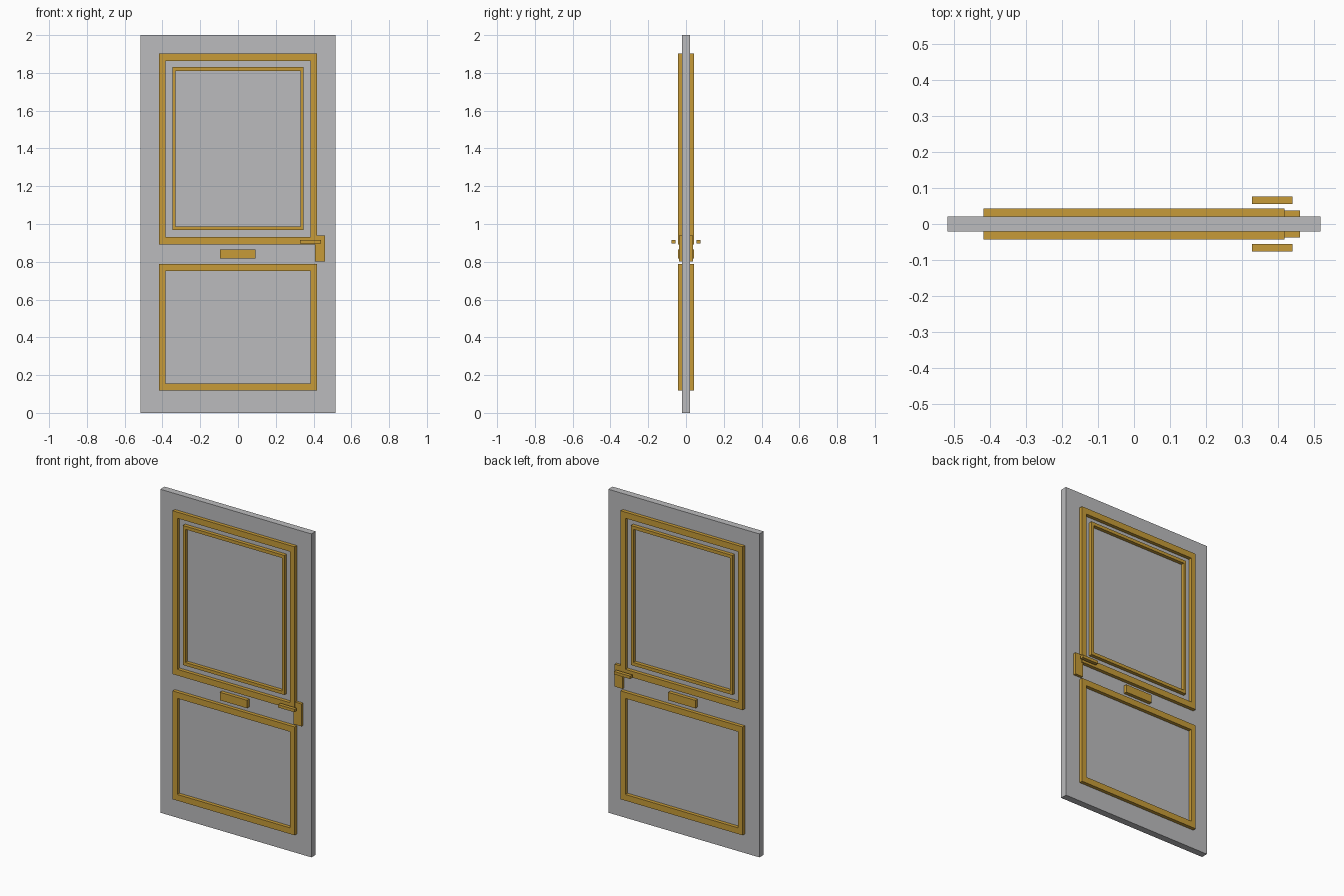
import bpy
import bmesh

if "Cube" in bpy.data.objects:
    bpy.data.objects.remove(bpy.data.objects["Cube"])


def material(name, rgb):
    m = bpy.data.materials.new(name)
    m.diffuse_color = (*rgb, 1)
    m.use_nodes = True
    m.node_tree.nodes["Principled BSDF"].inputs["Base Color"].default_value = m.diffuse_color
    return m


GREY = material("door grey", (0.50, 0.50, 0.51))
GOLD = material("trim gold", (0.57, 0.33, 0.04))


def finish(name, bm, mat):
    bmesh.ops.recalc_face_normals(bm, faces=bm.faces)
    mesh = bpy.data.meshes.new(name)
    bm.to_mesh(mesh)
    bm.free()
    mesh.materials.append(mat)
    obj = bpy.data.objects.new(name, mesh)
    bpy.context.collection.objects.link(obj)
    return obj


def box(name, x0, x1, y0, y1, z0, z1, mat):
    bm = bmesh.new()
    bmesh.ops.create_cube(bm, size=1)
    for v in bm.verts:
        v.co = (x1 if v.co.x > 0 else x0,
                y1 if v.co.y > 0 else y0,
                z1 if v.co.z > 0 else z0)
    return finish(name, bm, mat)


def frame(name, x, z0, z1, wx, wz, y0, y1):
    """Rectangular ring: outer half width x, bar widths wx and wz."""
    bm = bmesh.new()
    rings = []
    for hx, a, b in ((x, z0, z1), (x - wx, z0 + wz, z1 - wz)):
        for y in (y0, y1):
            rings.append([bm.verts.new((px, y, pz)) for px, pz in
                          ((-hx, a), (hx, a), (hx, b), (-hx, b))])
    out0, out1, in0, in1 = rings
    for r, s in ((out0, out1), (out1, in1), (in1, in0), (in0, out0)):
        for i in range(4):
            j = (i + 1) % 4
            bm.faces.new((r[i], r[j], s[j], s[i]))
    return finish(name, bm, GOLD)


# Door slab
D = 0.021
box("door_panel", -0.517, 0.517, -D, D, 0, 2, GREY)

# Trim and hardware, repeated on both faces
for side, s in (("front", -1), ("back", 1)):
    base, top = s * (D - 0.001), s * 0.043
    frame(side + "_upper_moulding", 0.417, 0.892, 1.902, 0.032, 0.038, base, top)
    frame(side + "_window_moulding", 0.347, 0.967, 1.830, 0.017, 0.020, base, top)
    frame(side + "_lower_moulding", 0.417, 0.118, 0.788, 0.032, 0.038, base, top)

    def part(name, x0, x1, d0, d1, z0, z1):
        y0, y1 = sorted((s * d0, s * d1))
        box(side + name, x0, x1, y0, y1, z0, z1, GOLD)

    part("_letter_slot", -0.094, 0.092, D - 0.001, 0.043, 0.817, 0.866)
    part("_lock_plate", 0.408, 0.461, D - 0.001, 0.038, 0.801, 0.940)
    # Lever stands clear of the plate
    part("_lever", 0.328, 0.440, 0.055, 0.077, 0.898, 0.916)
